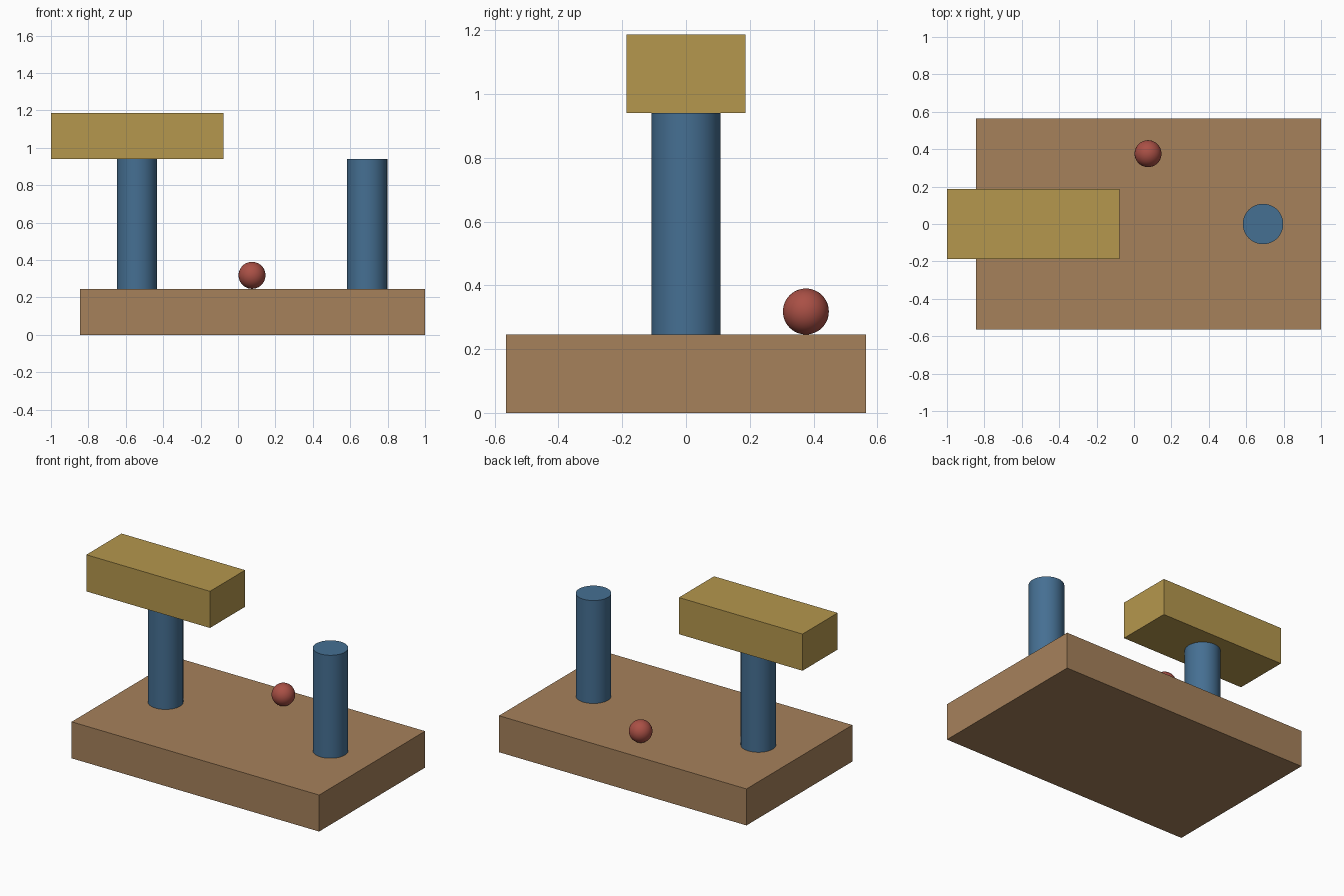
import bpy

cube = bpy.data.objects.get("Cube")
if cube:
    bpy.data.objects.remove(cube, do_unlink=True)


def material(name, rgb):
    mat = bpy.data.materials.new(name)
    mat.use_nodes = True
    colour = (*rgb, 1.0)
    mat.diffuse_color = colour
    mat.node_tree.nodes["Principled BSDF"].inputs["Base Color"].default_value = colour
    return mat


wood = material("brown wood", (0.38, 0.22, 0.105))
gold = material("mustard yellow", (0.46, 0.31, 0.075))
blue = material("steel blue", (0.06, 0.16, 0.29))
red = material("brick red", (0.40, 0.08, 0.06))


def finish(name, mat, smooth=False):
    obj = bpy.context.object
    obj.name = name
    obj.data.materials.append(mat)
    if smooth:
        bpy.ops.object.shade_smooth_by_angle()
    return obj


def block(name, mat, centre, size):
    bpy.ops.mesh.primitive_cube_add(size=1, location=centre)
    bpy.context.object.scale = size
    bpy.ops.object.transform_apply(location=False, rotation=False, scale=True)
    return finish(name, mat)


BASE_TOP, POST_TOP, BEAM_TOP = 0.246, 0.94, 1.187

# Base slab
block("base", wood, (0.077, 0, BASE_TOP / 2), (1.846, 1.128, BASE_TOP))

# Two round posts
for name, x in (("right_post", -0.54), ("left_post", 0.69)):
    bpy.ops.mesh.primitive_cylinder_add(
        vertices=64, radius=0.108, depth=POST_TOP - BASE_TOP,
        location=(x, 0, (POST_TOP + BASE_TOP) / 2))
    finish(name, blue, smooth=True)

# Beam resting on the right post
block("beam", gold, (-0.539, 0, (POST_TOP + BEAM_TOP) / 2),
      (0.922, 0.374, BEAM_TOP - POST_TOP))

# Ball resting on the slab
RADIUS = 0.072
bpy.ops.mesh.primitive_uv_sphere_add(
    segments=48, ring_count=24, radius=RADIUS,
    location=(0.075, 0.376, BASE_TOP + RADIUS))
finish("ball", red, smooth=True)
